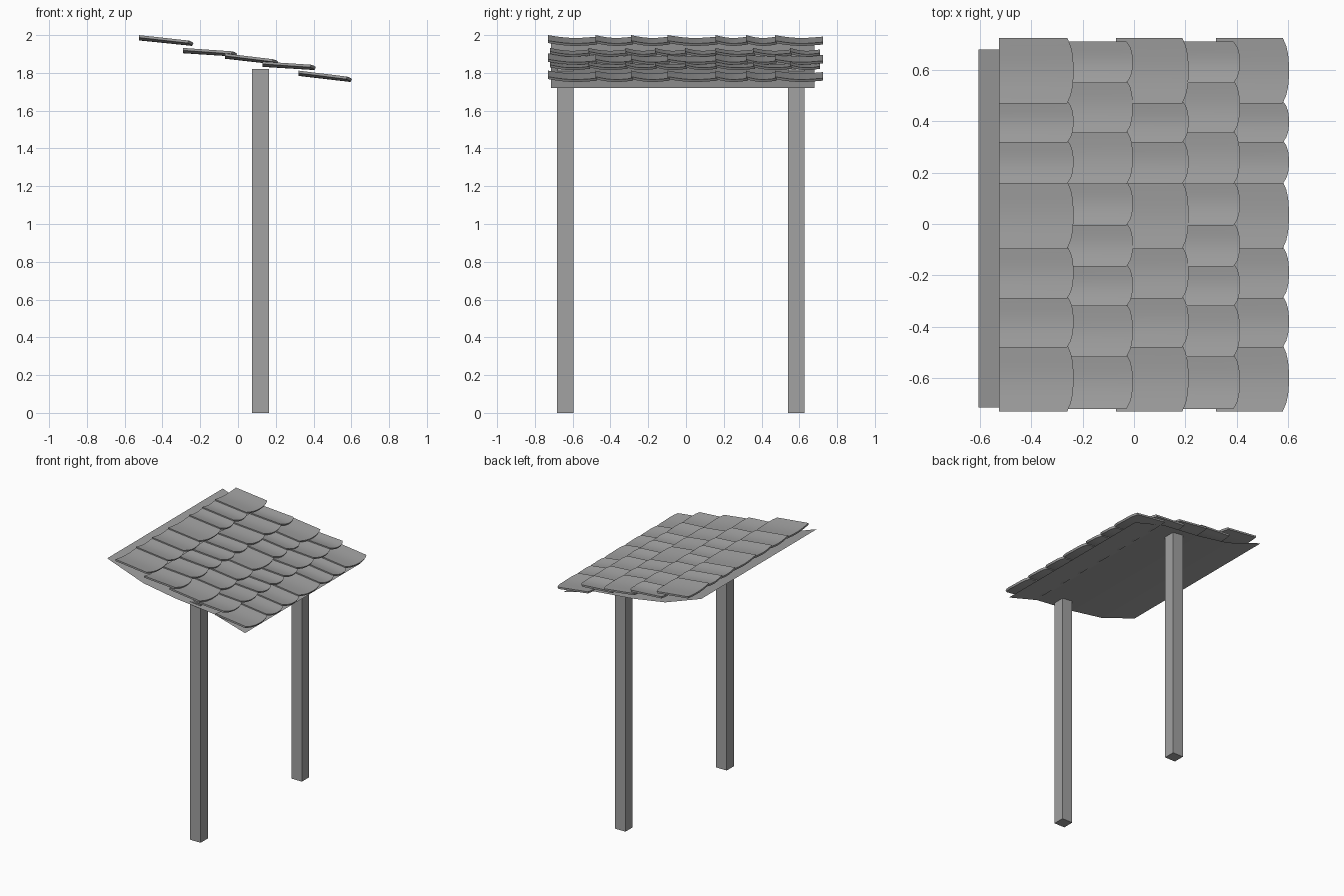
import bpy, bmesh, math

cube = bpy.data.objects.get("Cube")
if cube:
    bpy.data.objects.remove(cube, do_unlink=True)

# One plain grey for everything
grey = bpy.data.materials.new("plain_grey")
grey.use_nodes = True
COLOUR = (0.36, 0.36, 0.36, 1)
grey.diffuse_color = COLOUR
grey.node_tree.nodes["Principled BSDF"].inputs["Base Color"].default_value = COLOUR


def finish(name, bm, smooth=False):
    bmesh.ops.recalc_face_normals(bm, faces=bm.faces)
    mesh = bpy.data.meshes.new(name)
    bm.to_mesh(mesh)
    bm.free()
    mesh.materials.append(grey)
    obj = bpy.data.objects.new(name, mesh)
    bpy.context.collection.objects.link(obj)
    if smooth:
        bpy.ops.object.select_all(action='DESELECT')
        obj.select_set(True)
        bpy.context.view_layer.objects.active = obj
        bpy.ops.object.shade_smooth_by_angle(angle=math.radians(30))
    return obj


def post(name, y):
    bm = bmesh.new()
    bmesh.ops.create_cube(bm, size=1)
    bmesh.ops.scale(bm, vec=(0.09, 0.088, 1.82), verts=bm.verts)
    bmesh.ops.translate(bm, vec=(0.118, y, 0.91), verts=bm.verts)
    finish(name, bm)


def add_tile(bm, x0, x1, y0, y1, z0, z1, thick=0.013, sag=0.014, steps=8):
    """Sagging tile with a bowed lower end and a drooping lip on its far side."""
    rings = []
    for i in range(steps + 1):
        t = i / steps
        y = y0 + (y1 + 0.01 - y0) * t
        drop = sag * math.sin(math.pi * t) + 0.008 * t ** 3
        tip = x1 - 0.024 * abs(2 * t - 1) ** 3
        corners = [(x0, z0), (tip, z1), (tip - 0.008, z1 - thick), (x0, z0 - thick)]
        rings.append([bm.verts.new((x, y, z - drop)) for x, z in corners])
    for a, b in zip(rings, rings[1:]):
        for k in range(4):
            n = (k + 1) % 4
            bm.faces.new((a[k], a[n], b[n], b[k]))
    bm.faces.new(rings[0])
    bm.faces.new(rings[-1][::-1])


# Posts
post("front_post", -0.64)
post("back_post", 0.583)

# Thin bent sheet beneath the tiles
profile = [(-0.605, 1.98), (-0.3, 1.872), (-0.03, 1.828), (0.3, 1.795), (0.56, 1.72)]
bm = bmesh.new()
edges = [[bm.verts.new((x, y, z)) for y in (-0.715, 0.68)] for x, z in profile]
for a, b in zip(edges, edges[1:]):
    bm.faces.new((a[0], b[0], b[1], a[1]))
finish("roof_sheet", bm)

# Overlapping tile rows, with two alternating sets of joints
wide = [-0.73, -0.48, -0.29, -0.097, 0.157, 0.317, 0.47, 0.715]
offset = [-0.72, -0.517, -0.32, -0.165, -0.005, 0.155, 0.355, 0.55, 0.70]
rows = [  # upper x, lower x, upper z, lower z
    (-0.525, -0.236, 2.0, 1.971),
    (-0.29, -0.005, 1.932, 1.914),
    (-0.07, 0.212, 1.903, 1.872),
    (0.13, 0.412, 1.86, 1.843),
    (0.32, 0.603, 1.812, 1.78),
]
for r, (x0, x1, z0, z1) in enumerate(rows):
    joints = offset if r % 2 else wide
    bm = bmesh.new()
    for y0, y1 in zip(joints, joints[1:]):
        add_tile(bm, x0, x1, y0, y1, z0, z1)
    finish(f"tile_row_{r + 1}", bm, smooth=True)
